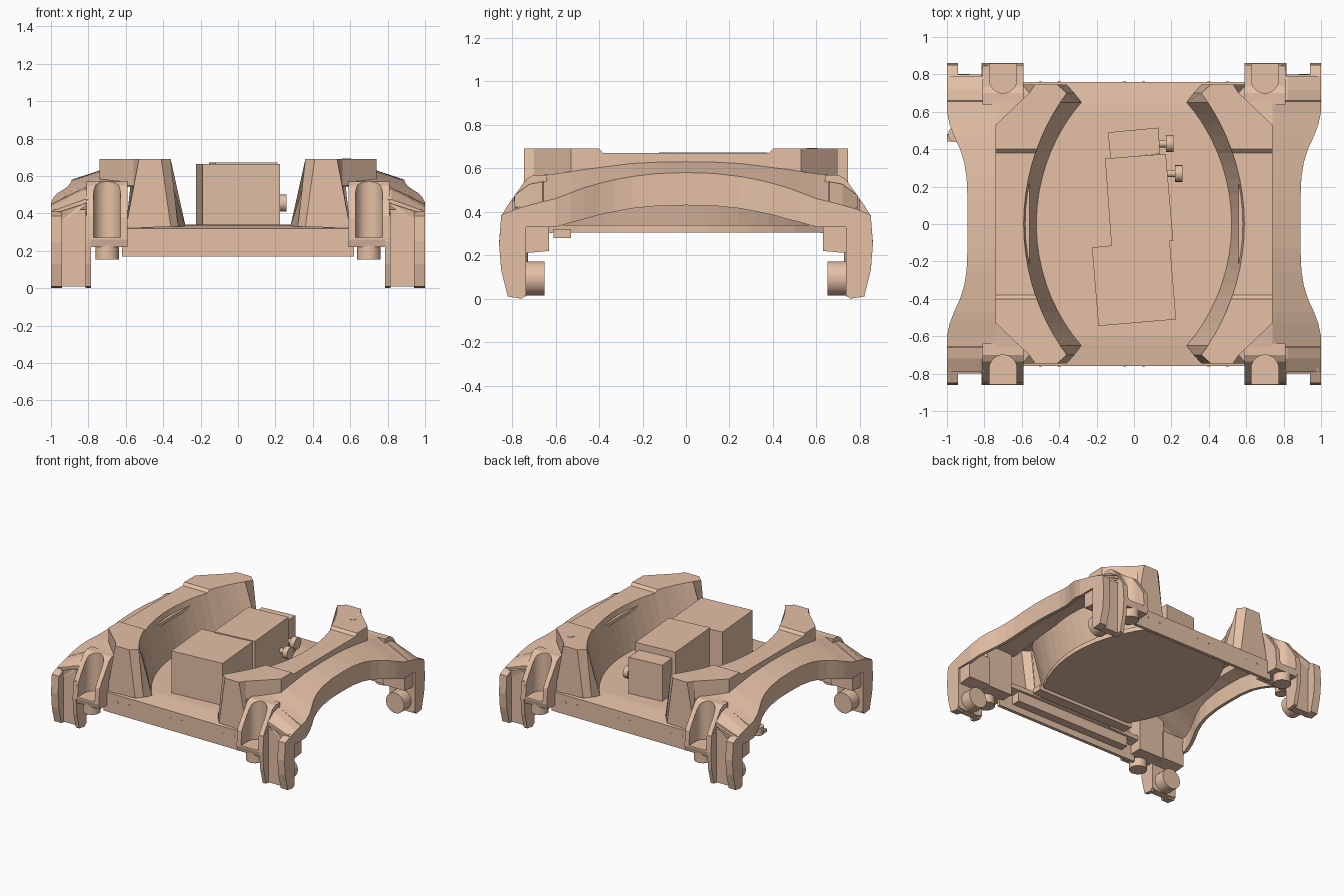
import bpy, bmesh, math
from mathutils import Vector, Matrix

if "Cube" in bpy.data.objects:
    bpy.data.objects.remove(bpy.data.objects["Cube"])

tan = bpy.data.materials.new("tan_paint")
tan.diffuse_color = (0.78, 0.53, 0.38, 1)
tan.use_nodes = True
tan.node_tree.nodes["Principled BSDF"].inputs["Base Color"].default_value = tan.diffuse_color

def finish(name, bm, mirror=None, recalc=True):
    if recalc:
        bmesh.ops.recalc_face_normals(bm, faces=bm.faces)
    me = bpy.data.meshes.new(name)
    bm.to_mesh(me)
    bm.free()
    me.materials.append(tan)
    ob = bpy.data.objects.new(name, me)
    bpy.context.collection.objects.link(ob)
    if mirror:
        add_mirror(ob, mirror)
    return ob

def add_mirror(ob, axes):
    m = ob.modifiers.new("mirror", 'MIRROR')
    m.use_axis = ['X' in axes, 'Y' in axes, False]
    m.use_mirror_merge = False

def prism(name, pts, axis, a, b, mirror=None):
    """Outline extruded along an axis from a to b."""
    def place(p, t):
        return {'X': (t, p[0], p[1]), 'Y': (p[0], t, p[1]), 'Z': (p[0], p[1], t)}[axis]
    bm = bmesh.new()
    lo = [bm.verts.new(place(p, a)) for p in pts]
    hi = [bm.verts.new(place(p, b)) for p in pts]
    bm.faces.new(lo)
    bm.faces.new(hi)
    for i in range(len(pts)):
        j = (i + 1) % len(pts)
        bm.faces.new((lo[i], lo[j], hi[j], hi[i]))
    return finish(name, bm, mirror)

def box(name, x0, x1, y0, y1, z0, z1, mirror=None):
    return prism(name, [(x0, y0), (x1, y0), (x1, y1), (x0, y1)], 'Z', z0, z1, mirror)

def cyl(name, centre, r, length, axis='Z', mirror=None, n=32):
    bm = bmesh.new()
    rot = {'Z': Matrix(), 'X': Matrix.Rotation(math.pi / 2, 4, 'Y'),
           'Y': Matrix.Rotation(math.pi / 2, 4, 'X')}[axis]
    bmesh.ops.create_cone(bm, cap_ends=True, segments=n, radius1=r, radius2=r, depth=length,
                          matrix=Matrix.Translation(Vector(centre)) @ rot)
    for f in bm.faces:
        f.smooth = len(f.verts) == 4
    for e in bm.edges:
        e.smooth = all(len(f.verts) == 4 for f in e.link_faces)
    return finish(name, bm, mirror)

def loft(name, sections, caps=False, closed=False, mirror=None):
    bm = bmesh.new()
    rows = [[bm.verts.new(p) for p in s] for s in sections]
    for a, b in zip(rows, rows[1:]):
        n = len(a)
        for j in range(n if closed else n - 1):
            k = (j + 1) % n
            bm.faces.new((a[j], a[k], b[k], b[j]))
    if caps:
        bm.faces.new(rows[0])
        bm.faces.new(rows[-1][::-1])
    return finish(name, bm, mirror, recalc=closed)

def both_ways(half):
    """Half list keyed by y -> full list from -y to +y."""
    return [(-h[0],) + h[1:] for h in half[::-1]] + [h for h in half if h[0] > 0]

# Side body skin: y, inner x, ridge x, ridge z, edge x, edge z, bottom z
skin = both_ways([
    (0, .56, .74, .63, .89, .58, .43), (.13, .56, .74, .628, .89, .576, .427),
    (.25, .56, .74, .622, .895, .562, .415), (.33, .56, .74, .612, .908, .547, .40),
    (.4, .56, .74, .603, .93, .53, .385), (.47, .56, .74, .594, .962, .51, .365),
    (.53, .56, .74, .585, .985, .487, .35), (.6, .56, .74, .575, 1, .46, .33),
    (.655, .56, .74, .57, 1, .447, .33), (.66, .80, .82, .538, 1, .446, .33),
    (.72, .80, .82, .527, 1, .43, .33), (.79, .80, .82, .475, 1, .41, .33)])
body = loft("side_body", [[(xi, y, zr), (xr, y, zr), (xe, y, ze), (xe, y, zb)]
                          for y, xi, xr, zr, xe, ze, zb in skin], caps=True)
sol = body.modifiers.new("thickness", 'SOLIDIFY')
sol.thickness = 0.025
add_mirror(body, 'X')

# Crescent walls beside the bay: y, floor x, top inner x, top outer x, top z, outer x, outer z
def arc(y, r, c):
    return math.sqrt(r * r - y * y) - c

half = []
for y in (0, .08, .16, .24, .32, .38, .40, .47, .53, .585, .65):
    xo = .74 if y <= .53 else .74 - (y - .53) * 1.05
    half.append((y, arc(y, 1, .48), arc(y, 1.18, .59), xo, .67 if y <= .38 else .69, xo, .55))
half += [(.70, .32, .36, .56, .69, .56, .55), (.745, .36, .41, .53, .69, .60, .32)]
loft("bay_wall", [[(xf, y, .33), (xt, y, zt), (xo, y, zt), (xb, y, zb)]
                  for y, xf, xt, xo, zt, xb, zb in both_ways(half)], caps=True, mirror='X')

# Bay floor with sloping lips
fl = [(y, arc(y, 1, .48) + .02, .34) for y in (0, .1, .2, .3, .4, .5, .6)]
fl += [(.65, .31, .335), (.66, .59, .333), (.76, .59, .32)]
loft("bay_floor", [[(-x, y, z - .035), (x, y, z - .035), (x, y, z), (-x, y, z)]
                   for y, x, z in both_ways(fl)], caps=True, closed=True)

# End plates and their rivets
box("end_plate", -.62, .62, .735, .76, .17, .32, 'Y')
for x in (.05, .4, .5):
    cyl("rivet", (x, .76, .265), .009, .006, 'Y', 'XY', 10)

# Corner pods with a U-shaped slot
pod = prism("corner_pod", [(.64, .22), (.85, .22), (.86, .26), (.85, .38), (.82, .43),
                           (.735, .55), (.70, .57), (.64, .57)], 'X', .59, .81)
u = [(.70 + .073 * math.cos(math.pi * i / 16), .773 - .073 * math.sin(math.pi * i / 16))
     for i in range(17)]
cutter = prism("slot_cutter", u + [(.627, .95), (.773, .95)], 'Z', .27, .8)
cutter.hide_render = True
cutter.hide_viewport = True
cut = pod.modifiers.new("slot", 'BOOLEAN')
cut.operation = 'DIFFERENCE'
cut.solver = 'EXACT'
cut.object = cutter
add_mirror(pod, 'XY')
cyl("pod_foot", (.70, .79, .20), .063, .09, 'Z', 'XY')

# Corner legs: recessed core between two fins
prism("leg_core", [(.735, .01), (.79, .01), (.79, .42), (.63, .44), (.63, .22), (.735, .21)],
      'X', .80, .985, 'XY')
fin = [(.735, .02), (.755, 0), (.82, .01), (.85, .13), (.86, .25), (.85, .385), (.79, .41),
       (.735, .41)]
prism("leg_outer_fin", fin, 'X', .94, 1.0, 'XY')
prism("leg_inner_fin", fin, 'X', .785, .815, 'XY')
cyl("leg_roller", (.89, .70, .093), .078, .10, 'Y', 'XY')

# Equipment boxes standing in the bay
prism("front_box", [(-.19, -.545), (.225, -.51), (.19, -.085), (-.225, -.125)], 'Z', .33, .665)
prism("middle_box", [(-.12, -.125), (.21, -.09), (.17, .375), (-.155, .35)], 'Z', .33, .672)
prism("rear_box", [(-.125, .35), (.14, .375), (.13, .515), (-.14, .49)], 'Z', .33, .62)
for x, y in ((.15, .43), (.20, .27)):
    cyl("connector_stem", (x, y, .455), .02, .12, 'X', None, 12)
    cyl("connector_knob", (x + .04, y, .455), .045, .04, 'X', None, 16)

# Small fittings: wall-top socket, side knob, beams under the floor
cyl("wall_socket", (.58, .58, .69), .025, .006, 'Z', None, 20)
cyl("side_knob", (-.95, .48, .335), .043, .06, 'Z')
box("side_knob_lug", -1.0, -.95, .44, .48, .315, .34)
box("under_beam", -.42, .42, -.61, -.53, .28, .32)
box("under_step", -.5, .5, -.735, -.67, .22, .31)
